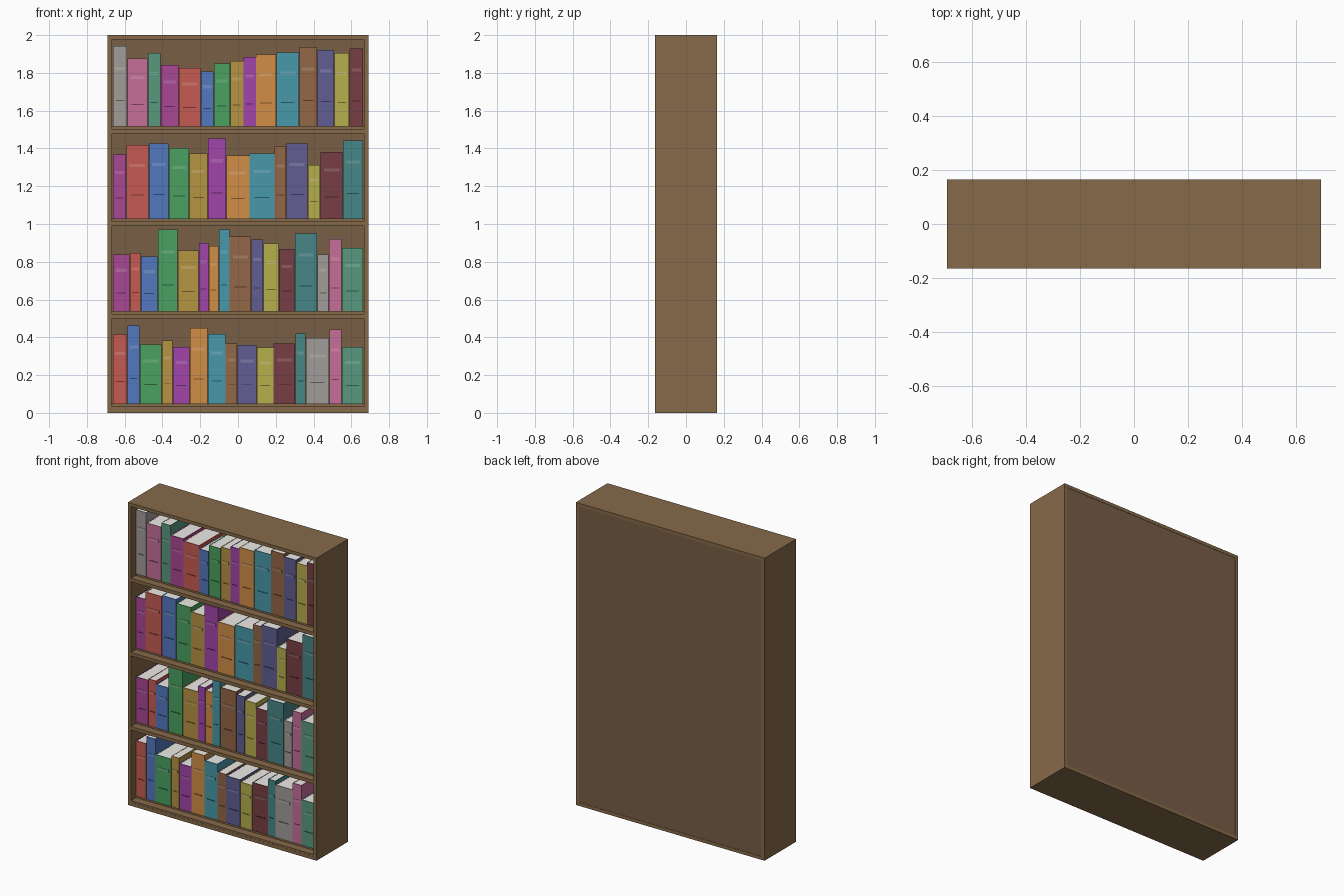
import bpy, bmesh
from mathutils import Matrix, Vector

if "Cube" in bpy.data.objects:
    bpy.data.objects.remove(bpy.data.objects["Cube"])

HALF_W, HALF_D, HEIGHT, BOARD = 0.69, 0.165, 2.0, 0.022
BOOK_FRONT, BOOK_BACK, BOOK_SPAN = -0.12, 0.11, 1.326


def material(name, rgb, gain=1.35):
    # Display colour to linear diffuse colour
    m = bpy.data.materials.new(name)
    m.diffuse_color = [min(1, c / 255 * gain) ** 2.2 for c in rgb] + [1]
    m.use_nodes = True
    m.node_tree.nodes["Principled BSDF"].inputs["Base Color"].default_value = m.diffuse_color
    return m


def boxes(name, parts):
    # One object from boxes given as (x0, x1, y0, y1, z0, z1, material)
    bm = bmesh.new()
    mats = []
    for x0, x1, y0, y1, z0, z1, mat in parts:
        if mat not in mats:
            mats.append(mat)
        mid = Vector((x0 + x1, y0 + y1, z0 + z1)) / 2
        size = Matrix.Diagonal((x1 - x0, y1 - y0, z1 - z0, 1))
        verts = bmesh.ops.create_cube(bm, size=1, matrix=Matrix.Translation(mid) @ size)["verts"]
        for f in {f for v in verts for f in v.link_faces}:
            f.material_index = mats.index(mat)
    mesh = bpy.data.meshes.new(name)
    bm.to_mesh(mesh)
    bm.free()
    for mat in mats:
        mesh.materials.append(mat)
    ob = bpy.data.objects.new(name, mesh)
    bpy.context.collection.objects.link(ob)
    return ob


wood = material("wood", (98, 78, 55))
back_wood = material("back_wood", (88, 70, 52))
paper = material("paper", (174, 173, 170))

# Carcass: sides, top, bottom and back panel
inner = HALF_W - BOARD
for side, s in (("left", -1), ("right", 1)):
    xs = sorted((s * inner, s * HALF_W))
    boxes(side + "_side", [(*xs, -HALF_D, HALF_D, 0, HEIGHT, wood)])
boxes("top_board", [(-inner, inner, -HALF_D, HALF_D, HEIGHT - BOARD, HEIGHT, wood)])
boxes("bottom_board", [(-inner, inner, -HALF_D, HALF_D, 0, BOARD, wood)])
boxes("back_panel", [(-inner, inner, 0.148, HALF_D - 0.002, BOARD, HEIGHT - BOARD, back_wood)])

# Book colours, repeated in order along the shelves from bottom to top
PALETTE = {
    "red": (146, 68, 62), "blue": (62, 88, 140), "green": (56, 118, 72),
    "gold": (134, 108, 50), "purple": (118, 52, 124), "orange": (154, 104, 54),
    "teal": (54, 112, 124), "brown": (108, 76, 54), "indigo": (72, 70, 108),
    "olive": (134, 128, 58), "maroon": (88, 48, 52), "dark_teal": (54, 98, 98),
    "grey": (118, 115, 112), "pink": (146, 82, 112), "sea_green": (66, 112, 92),
    "magenta": (124, 54, 108),
}
cloths = []
for name, rgb in PALETTE.items():
    cloths.append((name, material(name + "_cover", rgb),
                   material(name + "_label", [c * 0.85 + 28 for c in rgb]),
                   material(name + "_line", [c * 0.6 for c in rgb])))

# Book widths and heights in thousandths, one pair of rows per shelf
ROWS = [
    ((77, 66, 116, 58, 90, 95, 95, 63, 103, 88, 116, 55, 124, 66, 114),
     (367, 415, 314, 335, 301, 402, 370, 319, 311, 298, 319, 372, 348, 394, 301)),
    ((90, 58, 90, 106, 111, 53, 53, 58, 116, 63, 82, 85, 119, 61, 69, 114),
     (300, 310, 289, 432, 321, 361, 345, 432, 395, 379, 358, 329, 411, 302, 382, 334)),
    ((71, 119, 106, 108, 98, 98, 124, 132, 63, 114, 66, 119, 108),
     (340, 390, 398, 374, 347, 424, 334, 347, 385, 398, 284, 355, 414)),
    ((77, 108, 69, 95, 116, 69, 87, 71, 66, 108, 122, 95, 90, 79, 74),
     (424, 358, 387, 324, 310, 289, 332, 345, 366, 379, 390, 419, 403, 387, 411)),
]


def book(name, x0, x1, z0, h, cloth):
    _, cover, label, line = cloth
    t, z1, w, y = 0.005, z0 + h, x1 - x0, BOOK_FRONT
    mid = (x0 + x1) / 2
    parts = [
        (x0, x1, y, y + t, z0, z1, cover),                                # spine
        (x0, x0 + t, y + t, BOOK_BACK, z0, z1, cover),                    # boards
        (x1 - t, x1, y + t, BOOK_BACK, z0, z1, cover),
        (x0 + t, x1 - t, y + t, BOOK_BACK - 0.002, z0, z1 - 0.001, paper),
    ]
    # Spine label and thin lower line
    for part_w, at, part_h, mat in ((0.7, 0.725, 0.016, label), (0.6, 0.325, 0.005, line)):
        d, zc = part_w * w / 2, z0 + at * h
        parts.append((mid - d, mid + d, y - 0.002, y, zc - part_h / 2, zc + part_h / 2, mat))
    boxes(name, parts)


# Shelves with a set-back riser, and the books on them
count = 0
for r, (widths, heights) in enumerate(ROWS):
    z = 0.048 + 0.4897 * r
    boxes(f"shelf_{r + 1}", [(-inner, inner, -HALF_D + 0.001, 0.148, z - 0.037, z - 0.014, wood)])
    boxes(f"shelf_riser_{r + 1}", [(-inner, inner, BOOK_FRONT + 0.008, 0.148, z - 0.014, z, wood)])
    scale = BOOK_SPAN / sum(widths)
    x = -BOOK_SPAN / 2
    for w, h in zip(widths, heights):
        cloth = cloths[count % len(cloths)]
        count += 1
        book(f"{cloth[0]}_book_{count}", x + 0.001, x + w * scale - 0.001, z, h / 1000, cloth)
        x += w * scale
